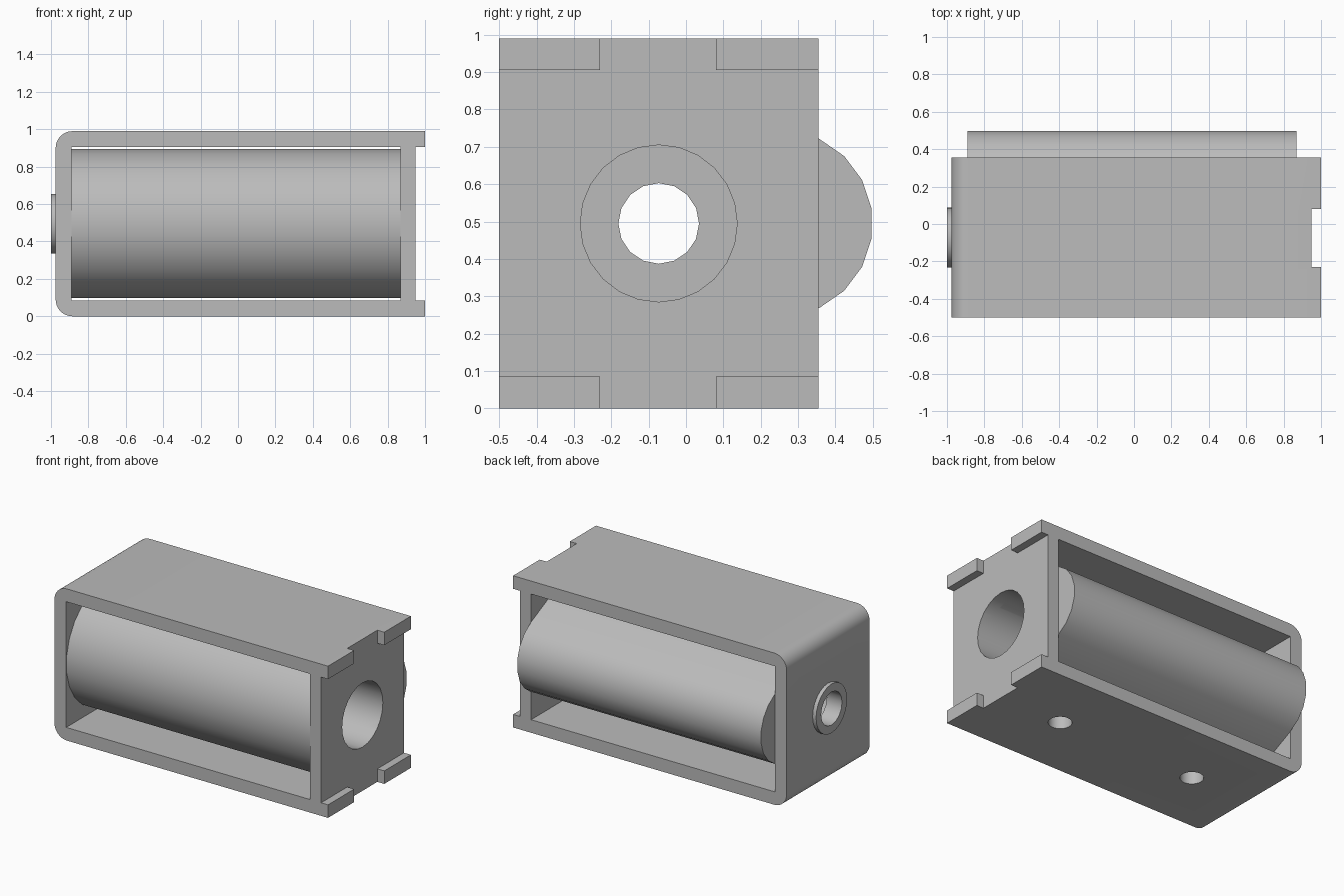
import bpy, bmesh
from math import pi, sin, cos, acos

if "Cube" in bpy.data.objects:
    bpy.data.objects.remove(bpy.data.objects["Cube"])

grey = bpy.data.materials.new("plain grey")
grey.use_nodes = True
grey.diffuse_color = (0.5, 0.5, 0.5, 1)
grey.node_tree.nodes["Principled BSDF"].inputs["Base Color"].default_value = (0.5, 0.5, 0.5, 1)

HEIGHT, MID = 0.99, 0.495
FRONT, BACK = -0.5, 0.355
WALL = 0.085
LEFT, RIGHT, TIP = -0.975, 0.95, 1.0
INNER_LEFT, INNER_RIGHT = -0.89, 0.87
AXLE_Y = -0.073


def arc(cx, cy, r, start, end, steps):
    return [(cx + r * cos(start + (end - start) * i / steps),
             cy + r * sin(start + (end - start) * i / steps)) for i in range(steps + 1)]


def circle(cx, cy, r, steps):
    return arc(cx, cy, r, 0, 2 * pi, steps)[:-1]


def rect(a0, a1, b0, b1):
    return [(a0, b0), (a1, b0), (a1, b1), (a0, b1)]


def prism(name, outline, axis, start, end):
    """Extrude a flat outline along one axis."""
    place = {"x": lambda a, b, t: (t, a, b),
             "y": lambda a, b, t: (a, t, b),
             "z": lambda a, b, t: (a, b, t)}[axis]
    bm = bmesh.new()
    ends = [[bm.verts.new(place(a, b, t)) for a, b in outline] for t in (start, end)]
    for ring in ends:
        bm.faces.new(ring)
    n = len(outline)
    for i in range(n):
        j = (i + 1) % n
        bm.faces.new((ends[0][i], ends[0][j], ends[1][j], ends[1][i]))
    bmesh.ops.recalc_face_normals(bm, faces=bm.faces)
    mesh = bpy.data.meshes.new(name)
    bm.to_mesh(mesh)
    bm.free()
    mesh.materials.append(grey)
    obj = bpy.data.objects.new(name, mesh)
    bpy.context.collection.objects.link(obj)
    return obj


def activate(obj):
    bpy.ops.object.select_all(action="DESELECT")
    obj.select_set(True)
    bpy.context.view_layer.objects.active = obj


def cut(obj, *prism_args):
    """Subtract a prism and remove the cutter."""
    cutter = prism("cutter", *prism_args)
    activate(obj)
    mod = obj.modifiers.new("cut", "BOOLEAN")
    mod.operation, mod.solver, mod.object = "DIFFERENCE", "EXACT", cutter
    bpy.ops.object.modifier_apply(modifier=mod.name)
    bpy.data.objects.remove(cutter)


def smooth(obj):
    activate(obj)
    bpy.ops.object.shade_smooth_by_angle(angle=pi / 6)


# Housing: side profile with two rounded corners and overhanging lips
R = 0.09
profile = [(TIP, 0), (TIP, WALL), (RIGHT, WALL), (RIGHT, HEIGHT - WALL),
           (TIP, HEIGHT - WALL), (TIP, HEIGHT)]
profile += arc(LEFT + R, HEIGHT - R, R, pi / 2, pi, 8)
profile += arc(LEFT + R, R, R, pi, 1.5 * pi, 8)
housing = prism("housing", profile, "y", FRONT, BACK)
cut(housing, rect(INNER_LEFT, INNER_RIGHT, WALL, HEIGHT - WALL), "y", -1, 1)
# Gap that splits each lip into two tabs
cut(housing, rect(RIGHT, 1.2, -0.23, 0.08), "z", -1, 2)
# Large axle hole, small axle hole and two mounting holes
cut(housing, circle(AXLE_Y, MID, 0.21, 24), "x", 0.8, 1.2)
cut(housing, circle(AXLE_Y, MID, 0.108, 16), "x", -1.2, -0.8)
for x in (-0.5, 0.5):
    cut(housing, circle(x, AXLE_Y, 0.07, 24), "z", -0.1, 0.09)
smooth(housing)

# Collar around the small axle hole
collar = prism("axle_collar", circle(AXLE_Y, MID, 0.16, 24), "x", -1, LEFT)
cut(collar, circle(AXLE_Y, MID, 0.108, 16), "x", -1.2, -0.8)
smooth(collar)

# Cam roller: a large front round blended into a small rear round
BIG_Y, BIG_R, SMALL_Y, SMALL_R = -0.1, 0.4, 0.25, 0.25
tangent = acos((BIG_R - SMALL_R) / (SMALL_Y - BIG_Y))
outline = arc(SMALL_Y, MID, SMALL_R, -tangent, tangent, 7)
outline += arc(BIG_Y, MID, BIG_R, tangent, 2 * pi - tangent, 15)
roller = prism("cam_roller", outline, "x", INNER_LEFT, INNER_RIGHT)
cut(roller, circle(AXLE_Y, MID, 0.21, 24), "x", -1.2, 1.2)
smooth(roller)
